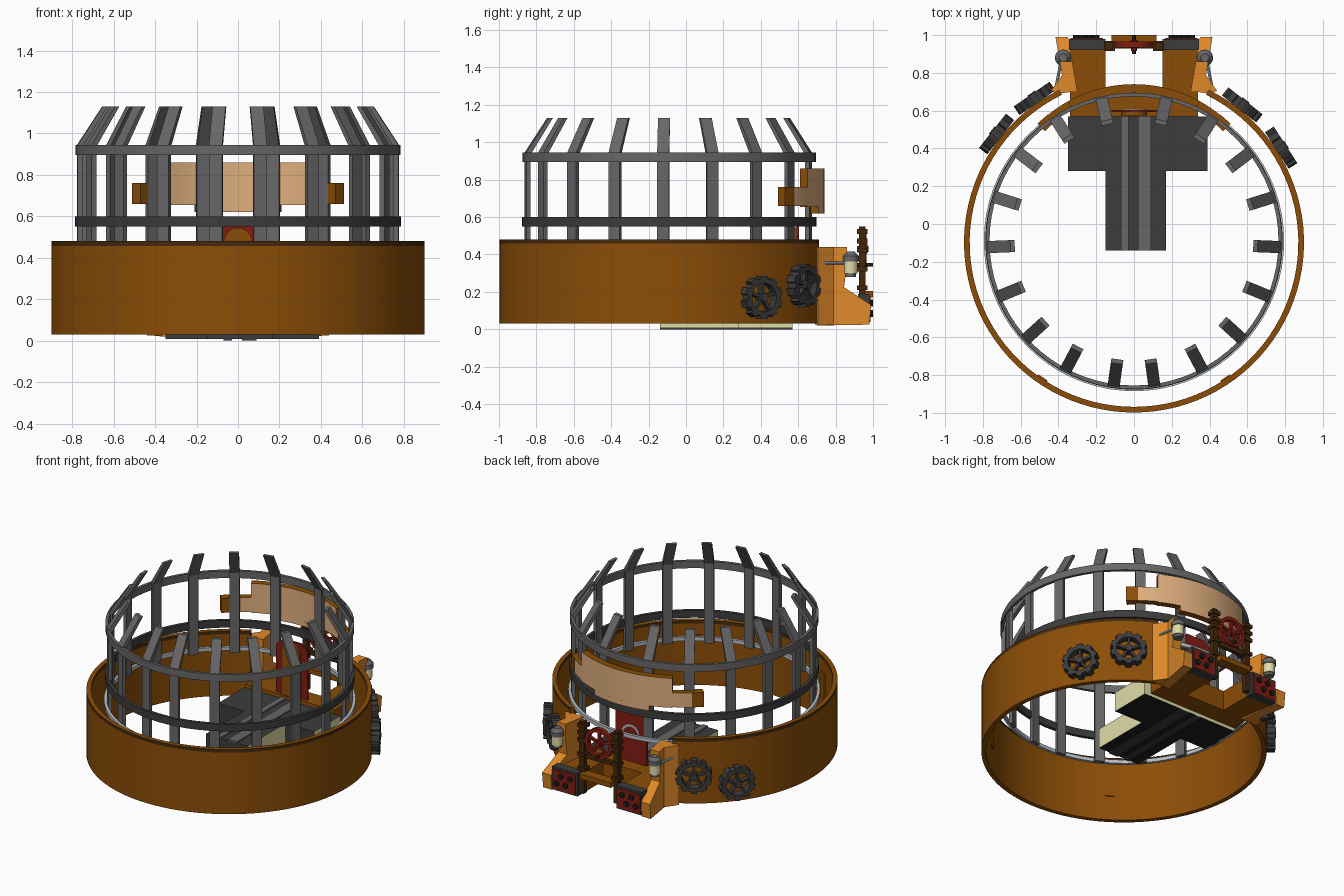
import bpy, bmesh, math
from mathutils import Vector, Matrix

if "Cube" in bpy.data.objects:
    bpy.data.objects.remove(bpy.data.objects["Cube"])

CY = -0.09  # centre of the cage
WY = -0.098  # centre of the outer wall


def material(name, rgb):
    m = bpy.data.materials.new(name)
    m.diffuse_color = (*rgb, 1)
    m.use_nodes = True
    m.node_tree.nodes["Principled BSDF"].inputs["Base Color"].default_value = m.diffuse_color
    return m


BROWN = material("rust brown", (.26, .075, .002))
ORANGE = material("orange", (.74, .25, .022))
TAN = material("tan", (.74, .43, .21))
GREY = material("grey", (.135, .135, .14))
DARK = material("dark grey", (.045, .045, .047))
DBROWN = material("dark brown", (.06, .022, .004))
CREAM = material("cream", (.75, .72, .39))
RED = material("red", (.23, .012, .006))
LIGHT = material("light grey", (.48, .52, .56))
BLACK = material("black", (.012, .012, .013))


def finish(name, bm, mats, smooth=False, rule=None):
    bmesh.ops.recalc_face_normals(bm, faces=bm.faces)
    bm.normal_update()
    if rule:
        for f in bm.faces:
            f.material_index = rule(f)
    me = bpy.data.meshes.new(name)
    bm.to_mesh(me)
    bm.free()
    for m in (mats if isinstance(mats, tuple) else (mats,)):
        me.materials.append(m)
    ob = bpy.data.objects.new(name, me)
    bpy.context.collection.objects.link(ob)
    if smooth:
        bpy.context.view_layer.objects.active = ob
        ob.select_set(True)
        bpy.ops.object.shade_smooth_by_angle(angle=math.radians(35))
        ob.select_set(False)
    return ob


def add_box(bm, x0, x1, y0, y1, z0, z1, mat=Matrix()):
    size = Matrix.Diagonal((x1 - x0, y1 - y0, z1 - z0, 1))
    pos = Matrix.Translation(((x0 + x1) / 2, (y0 + y1) / 2, (z0 + z1) / 2))
    bmesh.ops.create_cube(bm, size=1, matrix=mat @ pos @ size)


def box(name, x0, x1, y0, y1, z0, z1, m, rule=None):
    bm = bmesh.new()
    add_box(bm, min(x0, x1), max(x0, x1), y0, y1, z0, z1)
    return finish(name, bm, m, rule=rule)


def prism(name, pts, axis, lo, hi, m, shear=None, rule=None):
    bm = bmesh.new()
    put = {'x': lambda p, t: (t, p[0], p[1]), 'y': lambda p, t: (p[0], t, p[1]),
           'z': lambda p, t: (p[0], p[1], t)}[axis]
    a, b = [[bm.verts.new(put(p, t)) for p in pts] for t in (lo, hi)]
    bm.faces.new(a)
    bm.faces.new(b)
    for i in range(len(pts)):
        j = (i + 1) % len(pts)
        bm.faces.new((a[i], a[j], b[j], b[i]))
    if shear:
        for v in bm.verts:
            v.co.x += shear * (v.co.y - .85)
    return finish(name, bm, m, rule=rule)


def aim(pos, direction):
    return Matrix.Translation(pos) @ Vector(direction).to_track_quat('Z', 'Y').to_matrix().to_4x4()


def cyl(name, pos, r, depth, direction, m, segs=16, r2=None):
    bm = bmesh.new()
    bmesh.ops.create_cone(bm, cap_ends=True, segments=segs, radius1=r, radius2=r if r2 is None else r2,
                          depth=depth, matrix=aim(pos, direction))
    return finish(name, bm, m, True)


def add_arc(bm, r0, r1, zs, a0, a1, n, cy):
    """Curved wall; angles in degrees clockwise from the back (+y)."""
    full = abs(a1 - a0) >= 360
    prof = [(r1, z) for z in zs] + [(r0, z) for z in reversed(zs)]
    rows = []
    for i in range(n if full else n + 1):
        a = math.radians(a0 + (a1 - a0) * i / n)
        rows.append([bm.verts.new((r * math.sin(a), cy + r * math.cos(a), z)) for r, z in prof])
    k = len(prof)
    for i in range(n):
        p, q = rows[i], rows[(i + 1) % len(rows)]
        for j in range(k):
            bm.faces.new((p[j], p[(j + 1) % k], q[(j + 1) % k], q[j]))
    if not full:
        bm.faces.new(rows[0])
        bm.faces.new(rows[-1])


def arc(name, r0, r1, zs, a0, a1, n, m, cy=CY, rule=None):
    bm = bmesh.new()
    add_arc(bm, r0, r1, zs, a0, a1, n, cy)
    return finish(name, bm, m, True, rule)


def wheel(name, pos, direction, r, rim, depth, spokes, teeth, m):
    bm = bmesh.new()
    add_arc(bm, r - rim, r, (-depth / 2, depth / 2), 0, 360, 30, 0)
    bmesh.ops.create_cone(bm, cap_ends=True, segments=12, radius1=r * .24, radius2=r * .24, depth=depth * 1.2)
    for i in range(spokes):
        add_box(bm, -r * .08, r * .08, 0, r - rim / 2, -depth * .3, depth * .3,
                Matrix.Rotation(2 * math.pi * i / spokes, 4, 'Z'))
    for i in range(teeth):
        add_box(bm, -r * .18, r * .18, r - rim * .5, r * 1.13, -depth / 2, depth / 2,
                Matrix.Rotation(2 * math.pi * i / teeth, 4, 'Z'))
    bm.transform(aim(pos, direction))
    return finish(name, bm, m, True)


# Round outer wall, open at the back, with a dark edge along the rim
arc("outer_wall", .87, .90, (.03, .458, .48), 26, 334, 84, (BROWN, DBROWN), WY,
    lambda f: int(f.calc_center_median().z > .46 and abs(f.normal.z) < .5))
for i, a in enumerate((146, 214)):
    arc(f"wall_bracket_{i}", .862, .872, (.20, .38), a - 2, a + 2, 2, BROWN, WY)

# Cage: hoops and bent bars, mirrored left and right
arc("cage_foot_hoop", .775, .795, (.385, .41), 0, 360, 72, LIGHT)
arc("cage_middle_hoop", .765, .787, (.55, .60), 0, 360, 72, DARK)
arc("cage_top_hoop", .765, .785, (.895, .945), 0, 360, 72, GREY)
for i in range(9):
    for s in (1, -1):
        bar = prism(f"cage_bar_{i}", [(.752, .38), (.776, .38), (.776, .945), (.655, 1.13), (.632, 1.13),
                                      (.752, .935)], 'x', -.032, .032, GREY)
        turn = Matrix.Rotation(math.pi + s * math.radians(8 + 19.9 * i), 4, 'Z')
        bar.data.transform(Matrix.Translation((0, CY, 0)) @ turn)

# Curved board at the back of the cage, tan faces and brown edges
def edge_rule(f):
    c = f.calc_center_median()
    radial = Vector((c.x, c.y - .02, 0)).normalized()
    return int(abs(f.normal.dot(radial)) < .7)


arc("board", .675, .72, (.655, .86), -29, 29, 24, (TAN, BROWN), .02, edge_rule)
arc("board_lip", .675, .72, (.62, .655), -17, 17, 16, (TAN, BROWN), .02, edge_rule)
for s in (1, -1):
    arc("board_wing", .675, .72, (.66, .76), s * 29, s * 39, 6, (TAN, BROWN), .02, edge_rule)
    arc("board_end", .667, .722, (.66, .76), s * 39, s * 45, 3, BROWN, .02)

# T-shaped floor: dark top, front and bottom, cream sides, raised tracks
T = [(-.15, -.14), (.17, -.14), (.17, .28), (.39, .28), (.39, .57), (-.35, .57), (-.35, .28), (-.15, .28)]
prism("floor", T, 'z', .008, .145, (CREAM, DARK, BLACK),
      rule=lambda f: 1 if f.normal.z > .5 or f.normal.y < -.5 else 2 if f.normal.z < -.5 else 0)
for x0, x1 in ((-.07, -.03), (.02, .09)):
    box("floor_track", x0, x1, -.14, .57, .145, .155, GREY)
    box("floor_skid", x0, x1, -.14, .57, 0, .009, DARK)

# Entrance threshold and arched sign
box("threshold", -.34, .34, .57, .70, .03, .17, BROWN)
arch = [(.07 * math.cos(t), .47 + .075 * math.sin(t)) for t in [math.pi * k / 10 for k in range(11)]]
prism("sign_front", [(-.07, .17), (.07, .17)] + arch, 'y', .575, .592, BROWN)
prism("sign_back", [(-.12, .17), (.12, .17), (.12, .50), (.07, .55), (-.07, .55), (-.12, .50)],
      'y', .592, .604, RED)
arc("sign_arch_stripe", .055, .07, (0, .005), -75, 75, 10, LIGHT, 0).data.transform(
    Matrix.Translation((0, .608, .36)) @ Matrix.Rotation(math.pi / 2, 4, 'X'))

for s in (1, -1):
    # Gate pier with sloping foot, and the flare joining it to the wall
    prism("pier", [(.70, .02), (.70, .44), (.86, .44), (.86, .34), (.845, .225), (.99, .13), (.98, .025)],
          'x', s * .325, s * .392, ORANGE, shear=s * .17)
    prism("pier_flare", [(s * .33, .70), (s * .35, .79), (s * .38, .79), (s * .44, .705), (s * .40, .69)],
          'z', .025, .44, ORANGE)
    box("side_floor", s * .15, s * .34, .66, .93, .03, .17, BROWN)
    # Console with upright red face and buttons
    box("console", s * .15, s * .345, .92, .98, .03, .19, DARK)
    box("console_face", s * .165, s * .335, .98, .986, .04, .175, RED)
    for i in range(4):
        cyl("console_button", (s * (.20 + i * .035), .99, (.14, .085)[i % 2]), .019, .02, (0, 1, 0), BLACK, 10)
    # Lantern
    lx, ly = s * .375, .88
    cyl("lantern_base", (lx, ly, .29), .03, .02, (0, 0, 1), GREY)
    cyl("lantern_glass", (lx, ly, .33), .038, .065, (0, 0, 1), CREAM)
    cyl("lantern_cap", (lx, ly, .377), .044, .03, (0, 0, 1), GREY)
    cyl("lantern_dome", (lx, ly, .403), .044, .024, (0, 0, 1), GREY, 16, .022)
    cyl("lantern_arm", (s * .40, .79, .355), .008, .17, (s * -.2, 1, 0), LIGHT, 8)
    # Gate post with collars
    box("gate_post", s * .115, s * .15, .925, .96, .05, .55, DBROWN)
    for z in (.21, .31, .41, .46, .51):
        box("post_collar", s * .10, s * .16, .915, .97, z, z + .025, DBROWN)

# Gate beams and hand wheel
box("gate_beam", -.12, .12, .93, 1.0, .17, .205, BROWN)
box("gate_crossbar", -.12, .12, .93, .955, .30, .33, DBROWN)
cyl("gate_bolt", (0, .95, .345), .01, .10, (0, 1, 0), DBROWN, 10)
cyl("hand_wheel_axle", (0, .945, .43), .016, .06, (0, 1, 0), RED, 10)
wheel("hand_wheel", (0, .95, .43), (0, 1, 0), .104, .024, .032, 5, 0, RED)

# Toothed wheels on the outside of the wall
for i, (a, z) in enumerate(((38.2, .235), (57.2, .17), (-34.6, .235), (-51.7, .17))):
    t = math.radians(a)
    d = Vector((math.sin(t), math.cos(t), 0))
    wheel(f"toothed_wheel_{i}", Vector((0, WY, z)) + d * .927, d, .102, .025, .055, 5, 10, DARK)
    cyl(f"toothed_wheel_axle_{i}", Vector((0, WY, z)) + d * .92, .014, .075, d, GREY, 10)
